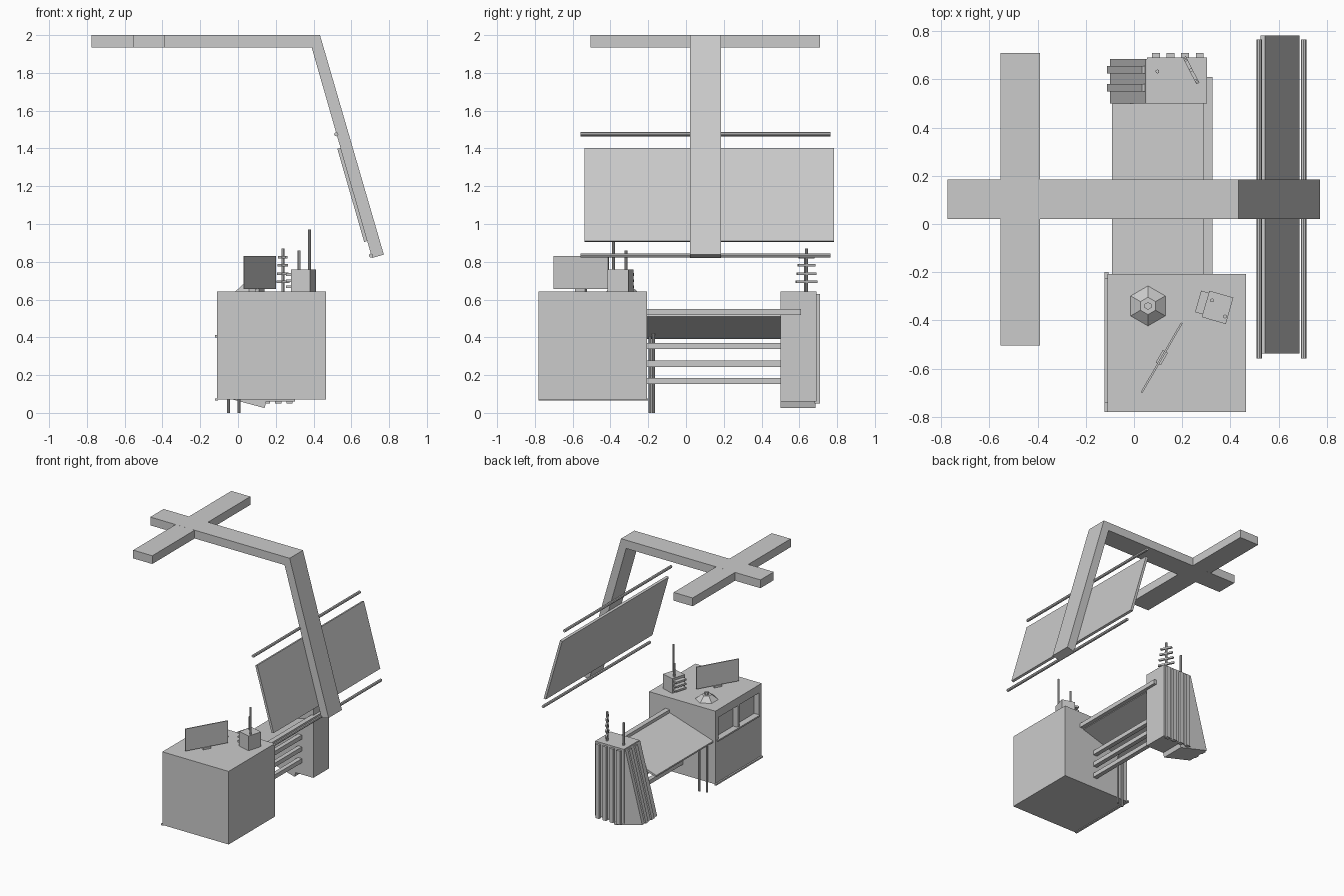
import bpy, bmesh, math
from mathutils import Matrix, Vector

if "Cube" in bpy.data.objects:
    bpy.data.objects.remove(bpy.data.objects["Cube"])


def finish(name, bm, matrix=None):
    if matrix:
        bm.transform(matrix)
    bmesh.ops.recalc_face_normals(bm, faces=bm.faces)
    me = bpy.data.meshes.new(name)
    bm.to_mesh(me)
    bm.free()
    ob = bpy.data.objects.new(name, me)
    bpy.context.collection.objects.link(ob)
    return ob


def box(name, lo, hi, matrix=None):
    lo, hi = Vector(lo), Vector(hi)
    bm = bmesh.new()
    bmesh.ops.create_cube(bm, size=1)
    size = hi - lo
    for v in bm.verts:
        v.co = (lo + hi) / 2 + Vector(a * b for a, b in zip(v.co, size))
    return finish(name, bm, matrix)


def rod(name, a, b, r, sides=8, r2=None):
    a, b = Vector(a), Vector(b)
    bm = bmesh.new()
    bmesh.ops.create_cone(bm, cap_ends=True, segments=sides, radius1=r,
                          radius2=r if r2 is None else r2, depth=(b - a).length)
    rot = (b - a).to_track_quat('Z', 'Y').to_matrix().to_4x4()
    return finish(name, bm, Matrix.Translation((a + b) / 2) @ rot)


def extrude_y(name, pts, y0, y1):
    """Extrude an x-z profile along y."""
    bm = bmesh.new()
    f = bm.faces.new([bm.verts.new((x, y0, z)) for x, z in pts])
    ext = bmesh.ops.extrude_face_region(bm, geom=[f])["geom"]
    bmesh.ops.translate(bm, vec=(0, y1 - y0, 0),
                        verts=[v for v in ext if isinstance(v, bmesh.types.BMVert)])
    return finish(name, bm)


def placed(x, y, z, deg, axis='Z'):
    return Matrix.Translation((x, y, z)) @ Matrix.Rotation(math.radians(deg), 4, axis)


# Cabinet with two shallow openings on its left side
cabinet = box("cabinet", (-0.11, -0.78, 0.07), (0.465, -0.207, 0.643))
for i, (y0, y1) in enumerate([(-0.745, -0.505), (-0.485, -0.245)]):
    cut = box("opening_cutter", (-0.2, y0, 0.41), (-0.07, y1, 0.58))
    cut.hide_render = True
    mod = cabinet.modifiers.new("opening", 'BOOLEAN')
    mod.object, mod.operation, mod.solver = cut, 'DIFFERENCE', 'EXACT'
    bpy.context.view_layer.objects.active = cabinet
    bpy.ops.object.modifier_apply(modifier=mod.name)
    bpy.data.objects.remove(cut)
box("cabinet_ledge", (-0.122, -0.74, 0.4), (-0.105, -0.225, 0.412))
box("cabinet_base_strip", (-0.122, -0.78, 0.065), (-0.105, -0.2, 0.077))

# Six-sided dome lamp
for n, r1, r2, z0, z1 in [("lamp_base", 0.083, 0.036, 0.643, 0.68),
                          ("lamp_knob", 0.016, 0.016, 0.68, 0.7)]:
    ob = rod(n, (0, 0, z0), (0, 0, z1), r1, 6, r2)
    ob.data.transform(placed(0.058, -0.34, 0, 30))
    xs = [v.co.x for v in ob.data.vertices]
    if max(xs) - min(xs) > 1.9 * r1:  # points face front and back
        ob.data.transform(placed(0.058, -0.34, 0, 30) @ Matrix.Translation((-0.058, 0.34, 0)))

# Small screen
m = placed(0.115, -0.555, 0, 60)
box("screen", (-0.167, -0.004, 0.657), (0.167, 0.004, 0.83), m)
box("screen_foot", (-0.03, -0.012, 0.643), (0.03, 0.012, 0.658), m)

# Radio box with side slats and aerials
m = placed(0.347, -0.346, 0, -16)
box("radio_box", (-0.052, -0.057, 0.643), (0.052, 0.057, 0.758), m)
for i in range(3):
    z = 0.66 + 0.033 * i
    box(f"radio_slat_{i}", (-0.085, -0.045, z), (-0.05, 0.048, z + 0.014), m)
rod("radio_aerial_short", (0.324, -0.317, 0.75), (0.324, -0.317, 0.86), 0.008)
rod("radio_aerial_tall", (0.378, -0.384, 0.75), (0.378, -0.384, 0.97), 0.008)

# Tower: upright block plus a block leaning 15 degrees
box("tower_upright", (0.054, 0.5, 0.06), (0.303, 0.692, 0.643))
lean = placed(-0.1, 0, 0.09, 15, 'Y')
box("tower_lean", (0, 0.5, 0), (0.249, 0.685, 0.57), lean)
for i in range(4):
    x = 0.075 + 0.0605 * i
    box(f"tower_back_rib_{i}", (x, 0.68, 0.05), (x + 0.033, 0.71, 0.63))
for i, y in enumerate((0.55, 0.624)):
    box(f"tower_side_rib_{i}", (-0.012, y, 0.0), (0.01, y + 0.032, 0.56), lean)

# Aerials on the tower
rod("tower_aerial", (0.097, 0.633, 0.64), (0.097, 0.633, 0.82), 0.008)
rod("tower_mast", (0.237, 0.638, 0.64), (0.237, 0.638, 0.87), 0.008)
m = placed(0.237, 0.638, 0, -63)
for i, half in enumerate((0.062, 0.056, 0.05, 0.044)):
    z = 0.688 + 0.043 * i
    box(f"mast_bar_{i}", (-half, -0.007, z), (half, 0.007, z + 0.013), m)

# Sloping table between tower and cabinet, with rails and legs
extrude_y("table", [(-0.092, 0.405), (-0.088, 0.39), (0.295, 0.51), (0.29, 0.527)], -0.207, 0.5)
box("table_top_rail", (0.286, -0.207, 0.517), (0.325, 0.61, 0.55))
for i, z in enumerate((0.152, 0.244, 0.337)):
    box(f"cross_rail_{i}", (0.17, -0.207, z), (0.204, 0.5, z + 0.033))
rod("table_leg_0", (-0.05, -0.19, 0), (-0.05, -0.19, 0.415), 0.008)
rod("table_leg_1", (0.005, -0.172, 0), (0.005, -0.172, 0.43), 0.008)

# Overhead arm: bent beam with a cross beam
extrude_y("arm", [(-0.775, 1.935), (0.39, 1.935), (0.71, 0.82),
                  (0.772, 0.838), (0.434, 2.0), (-0.775, 2.0)], 0.02, 0.185)
box("arm_cross_beam", (-0.555, -0.505, 1.9352), (-0.39, 0.71, 1.9998))

# Large hanging panel and the rods above and below it
extrude_y("large_panel", [(0.526, 1.398), (0.544, 1.403), (0.686, 0.91), (0.668, 0.905)], -0.538, 0.783)
rod("panel_rod_top", (0.52, -0.558, 1.475), (0.52, 0.766, 1.475), 0.011)
rod("panel_rod_bottom", (0.704, -0.558, 0.833), (0.704, 0.766, 0.833), 0.011)
